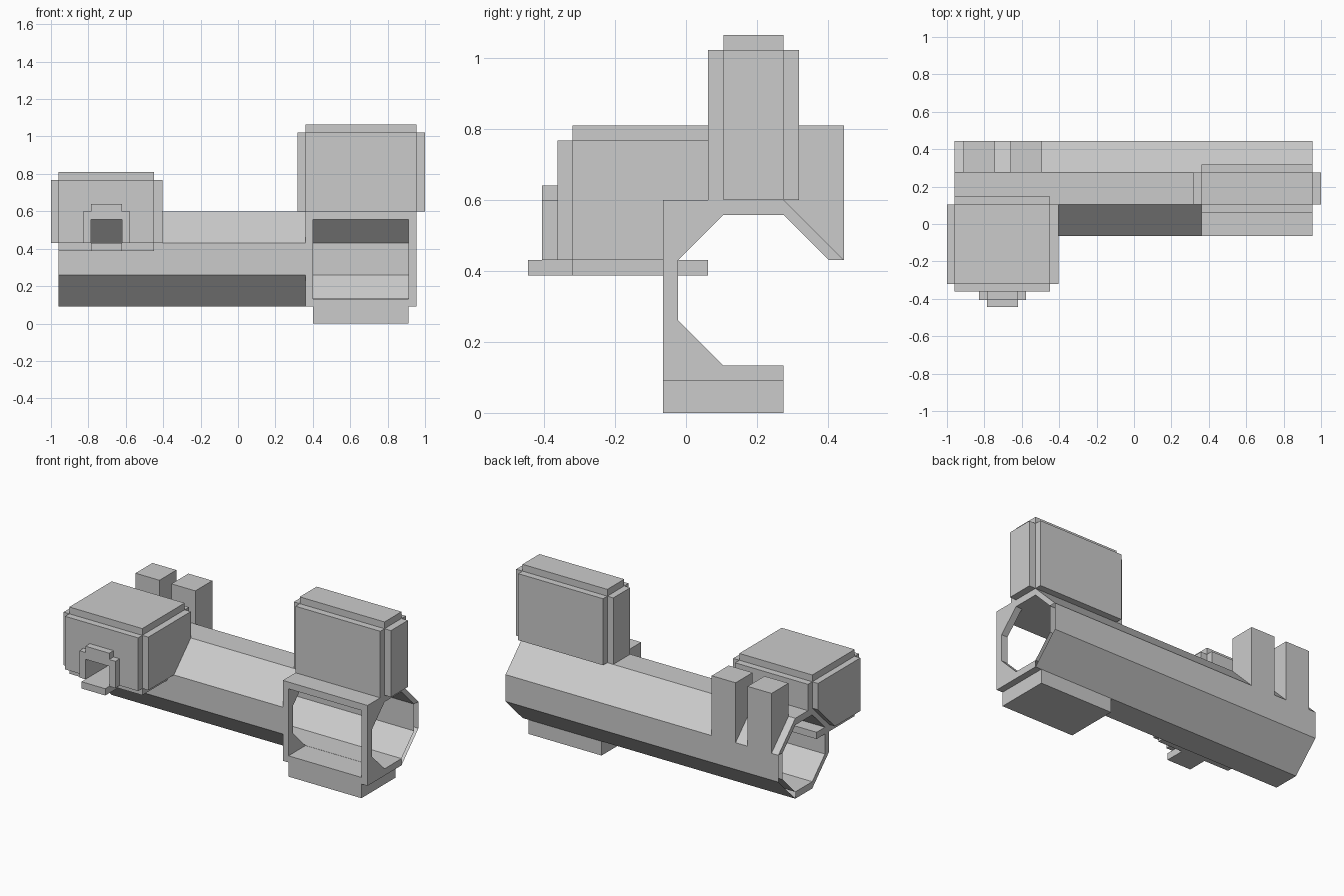
import bpy, bmesh

if "Cube" in bpy.data.objects:
    bpy.data.objects.remove(bpy.data.objects["Cube"])


def finish(name, bm):
    bmesh.ops.recalc_face_normals(bm, faces=bm.faces)
    me = bpy.data.meshes.new(name)
    bm.to_mesh(me)
    bm.free()
    ob = bpy.data.objects.new(name, me)
    bpy.context.collection.objects.link(ob)
    return ob


def prism(name, x0, x1, pts):
    """Extrude a (y, z) outline along x."""
    bm = bmesh.new()
    a = [bm.verts.new((x0, y, z)) for y, z in pts]
    b = [bm.verts.new((x1, y, z)) for y, z in pts]
    bm.faces.new(a)
    bm.faces.new(b[::-1])
    n = len(pts)
    for i in range(n):
        j = (i + 1) % n
        bm.faces.new((a[i], a[j], b[j], b[i]))
    return finish(name, bm)


def box(name, x0, x1, y0, y1, z0, z1):
    return prism(name, x0, x1, [(y0, z0), (y1, z0), (y1, z1), (y0, z1)])


def boolean(ob, other, op):
    m = ob.modifiers.new(op.lower(), 'BOOLEAN')
    m.operation, m.solver, m.object = op, 'EXACT', other
    bpy.context.view_layer.objects.active = ob
    bpy.ops.object.modifier_apply(modifier=m.name)


CY, CZ = 0.19, 0.345   # tube axis


def octagon(r, h):
    s = [(-r, -h), (-h, -r), (h, -r), (r, -h), (r, h), (h, r), (-h, r), (-r, h)]
    return [(CY + y, CZ + z) for y, z in s]


# Hollow octagonal barrel
bm = bmesh.new()
rings = [[bm.verts.new((x, y, z)) for y, z in octagon(r, 0.085)]
         for x, r in ((-0.96, 0.255), (0.955, 0.255), (0.955, 0.212), (-0.96, 0.212))]
for k in range(4):
    p, q = rings[k], rings[(k + 1) % 4]
    for i in range(8):
        j = (i + 1) % 8
        bm.faces.new((p[i], p[j], q[j], q[i]))
tube = finish("barrel", bm)

# Square corners around the front window
corners = [prism("top_corner", 0.36, 0.955, [(-0.065, 0.43), (0.105, 0.6), (-0.065, 0.6)]),
           prism("bottom_corner", 0.36, 0.955, [(-0.065, 0.26), (0.105, 0.09), (-0.065, 0.09)])]
for c in corners:
    boolean(tube, c, 'UNION')

# Cutters for the front window and the feed slot
window = box("window_cutter", 0.40, 0.912, -0.1, 0.105, 0.132, 0.557)
slot = box("slot_cutter", -0.787, -0.62, -0.6, 0.12, 0.43, 0.557)
boolean(tube, window, 'DIFFERENCE')
boolean(tube, slot, 'DIFFERENCE')

# Open rim on the lower back of both ends
bm = bmesh.new()
bm.from_mesh(tube.data)
rim = []
for f in bm.faces:
    c = f.calc_center_median()
    if abs(f.normal.x) > 0.9 and c.y > 0.29 and c.z < 0.42 and (c.x < -0.9 or c.x > 0.94):
        rim.append(f)
bmesh.ops.delete(bm, geom=rim, context='FACES')
bm.to_mesh(tube.data)
bm.free()

# Tray under the window
box("lower_tray", 0.40, 0.912, -0.065, 0.275, 0.0, 0.09)

# Tall upright block with stepped edges
box("tower_core", 0.36, 0.955, 0.105, 0.275, 0.6, 1.065)
box("tower_ends", 0.318, 1.0, 0.105, 0.275, 0.6, 1.022)
box("tower_sides", 0.36, 0.955, 0.062, 0.318, 0.6, 1.022)

# Side housing with stepped edges, seated on the barrel
parts = [
    prism("housing_ends", -1.0, -0.405,
          [(-0.32, 0.43), (-0.065, 0.43), (0.105, 0.6), (0.105, 0.767), (-0.32, 0.767)]),
    prism("housing_sides", -0.96, -0.448,
          [(-0.362, 0.43), (-0.065, 0.43), (0.105, 0.6), (0.148, 0.6), (0.148, 0.767), (-0.362, 0.767)]),
    box("housing_lid", -0.96, -0.448, -0.32, 0.105, 0.767, 0.81),
    # Frame around the slot
    box("slot_frame", -0.83, -0.577, -0.405, -0.362, 0.43, 0.6),
]
for p in parts:
    boolean(p, slot, 'DIFFERENCE')
box("housing_floor", -0.96, -0.448, -0.32, 0.062, 0.387, 0.43)
box("slot_lip", -0.787, -0.62, -0.445, -0.32, 0.387, 0.43)
box("slot_cap", -0.787, -0.62, -0.405, -0.362, 0.6, 0.64)

# Pair of back posts
for i, x in enumerate((-0.912, -0.66)):
    prism(f"back_post_{i + 1}", x, x + 0.168,
          [(0.275, 0.6), (0.445, 0.43), (0.445, 0.81), (0.275, 0.81)])

for c in corners + [window, slot]:
    bpy.data.objects.remove(c)
